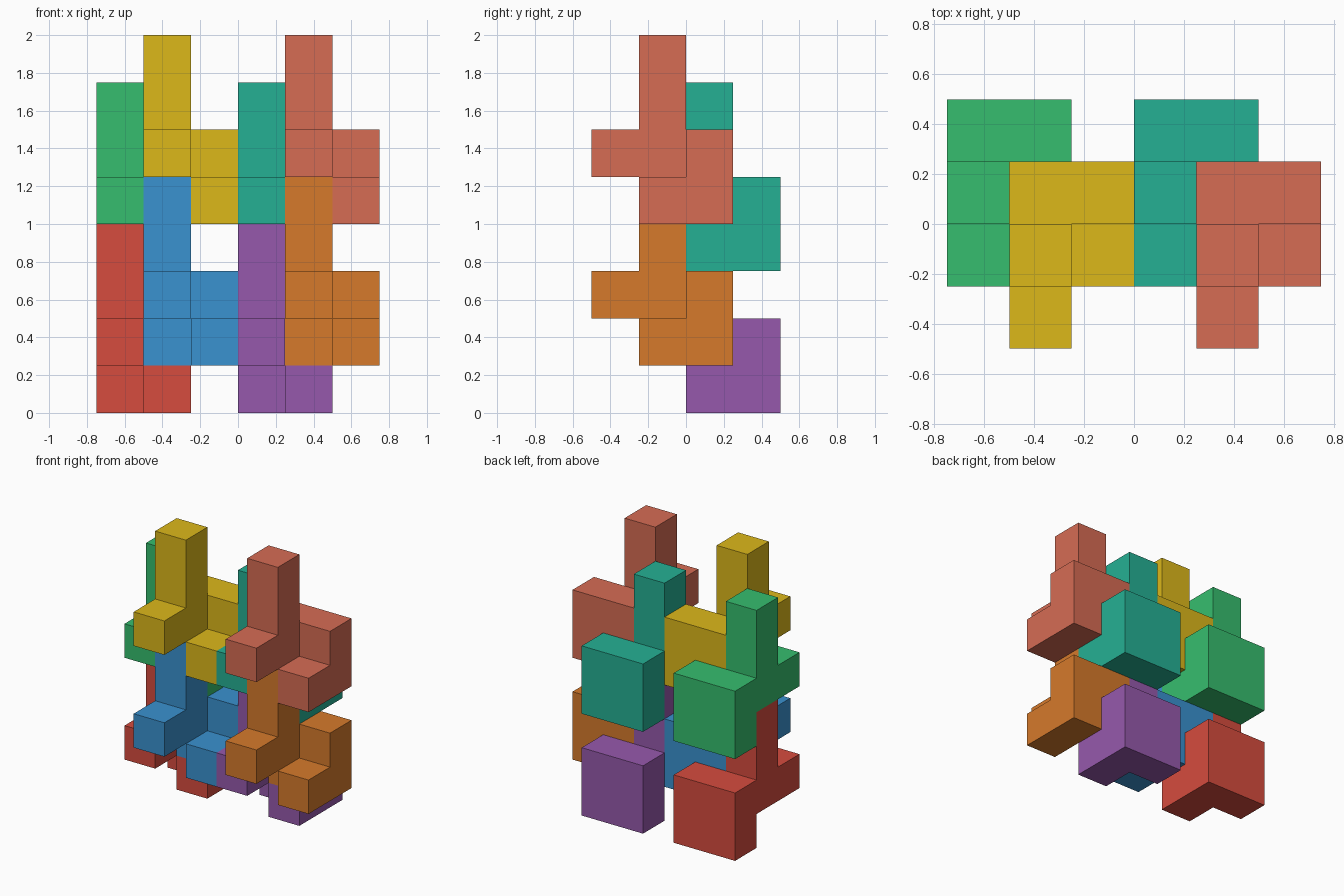
import bpy, bmesh
from mathutils import Vector

if "Cube" in bpy.data.objects:
    bpy.data.objects.remove(bpy.data.objects["Cube"])

U = 0.25                              # edge of one cube cell
ORIGIN = Vector((-0.75, -0.5, 0.0))   # corner of the 6 x 4 x 8 cell grid

# One nine-cell block shape, repeated by translation
SHAPE = [(0, 1, 1), (0, 1, 2), (0, 1, 3),             # upright column
         (0, 0, 1),                                   # front stub
         (0, 2, 0), (0, 2, 1), (1, 2, 0), (1, 2, 1),  # square back plate
         (1, 1, 0)]                                   # side foot


def linear(c):
    c /= 255
    return c / 12.92 if c <= 0.04045 else ((c + 0.055) / 1.055) ** 2.4


def material(name, rgb):
    mat = bpy.data.materials.new(name)
    mat.diffuse_color = (*[linear(c) for c in rgb], 1)
    mat.use_nodes = True
    mat.node_tree.nodes["Principled BSDF"].inputs["Base Color"].default_value = mat.diffuse_color
    return mat


def block(name, offset, rgb):
    """Outer skin of the cell shape, shifted by offset in cells."""
    bm = bmesh.new()
    cells = set(SHAPE)
    for cell in SHAPE:
        for axis in range(3):
            for side in (0, 1):
                near = list(cell)
                near[axis] += 2 * side - 1
                if tuple(near) in cells:
                    continue
                a, b = (axis + 1) % 3, (axis + 2) % 3
                loop = [(0, 0), (1, 0), (1, 1), (0, 1)]
                if side == 0:
                    loop.reverse()
                verts = []
                for da, db in loop:
                    p = Vector(cell) + Vector(offset)
                    p[axis] += side
                    p[a] += da
                    p[b] += db
                    verts.append(bm.verts.new(ORIGIN + p * U))
                bm.faces.new(verts)
    bmesh.ops.remove_doubles(bm, verts=bm.verts, dist=1e-4)
    # merge coplanar cell faces
    bmesh.ops.dissolve_limit(bm, angle_limit=0.01, verts=bm.verts, edges=bm.edges)
    mesh = bpy.data.meshes.new(name)
    bm.to_mesh(mesh)
    bm.free()
    mesh.materials.append(material(name + "_paint", rgb))
    obj = bpy.data.objects.new(name, mesh)
    bpy.context.collection.objects.link(obj)


# Two rows (back, front), two columns and two layers of interlocking blocks
BLOCKS = [
    ("red_block", (0, 1, 0), (214, 76, 62)),
    ("blue_block", (1, 0, 1), (58, 146, 208)),
    ("green_block", (0, 1, 3), (54, 190, 110)),
    ("yellow_block", (1, 0, 4), (220, 184, 26)),
    ("purple_block", (3, 1, 0), (150, 89, 172)),
    ("orange_block", (4, 0, 1), (214, 122, 43)),
    ("teal_block", (3, 1, 3), (37, 176, 148)),
    ("coral_block", (4, 0, 4), (214, 108, 84)),
]
for name, offset, rgb in BLOCKS:
    block(name, offset, rgb)
